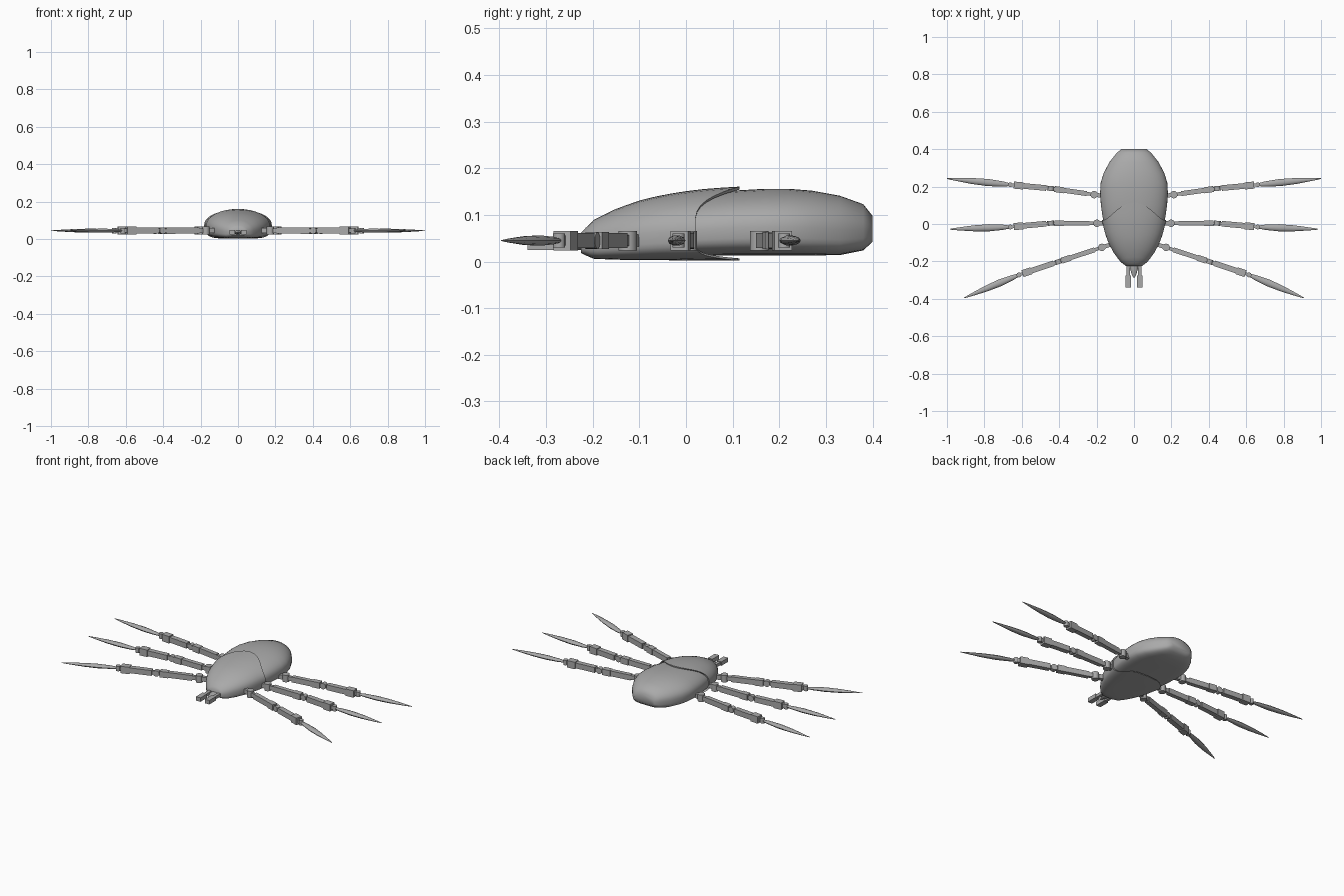
import bpy, bmesh, math
from mathutils import Vector, Matrix

old = bpy.data.objects.get("Cube")
if old:
    bpy.data.objects.remove(old, do_unlink=True)

grey = bpy.data.materials.new("plain grey")
grey.use_nodes = True
COLOUR = (0.4, 0.4, 0.4, 1)
grey.diffuse_color = COLOUR
grey.node_tree.nodes["Principled BSDF"].inputs["Base Color"].default_value = COLOUR


def finish(bm, name, angle=30, mirror=False):
    bmesh.ops.recalc_face_normals(bm, faces=bm.faces)
    mesh = bpy.data.meshes.new(name)
    bm.to_mesh(mesh)
    bm.free()
    mesh.materials.append(grey)
    ob = bpy.data.objects.new(name, mesh)
    bpy.context.collection.objects.link(ob)
    if mirror:
        ob.modifiers.new("mirror", 'MIRROR').use_mirror_merge = False
    bpy.ops.object.select_all(action='DESELECT')
    ob.select_set(True)
    bpy.context.view_layer.objects.active = ob
    bpy.ops.object.shade_smooth_by_angle(angle=math.radians(angle))
    return ob


def loft(bm, rings, cap_end=True):
    rows = [[bm.verts.new(p) for p in ring] for ring in rings]
    n = len(rows[0])
    for a, b in zip(rows, rows[1:]):
        for i in range(n):
            j = (i + 1) % n
            bm.faces.new((a[i], a[j], b[j], b[i]))
    bm.faces.new(rows[0])
    if cap_end:
        bm.faces.new(rows[-1])


def sample(keys, y):
    for a, b in zip(keys, keys[1:]):
        if y <= b[0]:
            t = max(0, (y - a[0]) / (b[0] - a[0]))
            return [p + (q - p) * t for p, q in zip(a, b)]
    return keys[-1]


def hull_point(keys, y, ang, scale=1.0):
    # domed above the waist line, boxier below it
    _, half, top, bottom = sample(keys, y)
    mid = bottom + (top - bottom) * 0.43
    c, s = math.cos(ang), math.sin(ang)
    e = 0.95 if s > 0 else 0.5
    x = math.copysign(abs(c) ** e, c) * half * scale
    z = abs(s) ** e * ((top - mid) if s > 0 else (bottom - mid)) * scale
    return (x, y, mid + z)


SIDES = 40
ANGLES = [2 * math.pi * i / SIDES for i in range(SIDES)]

# Abdomen: y, half width, top, bottom
abdomen = [(-0.05, 0.14, 0.125, 0.015), (0.02, 0.165, 0.142, 0.013),
           (0.10, 0.177, 0.152, 0.013), (0.17, 0.181, 0.156, 0.013),
           (0.22, 0.178, 0.156, 0.013), (0.27, 0.163, 0.152, 0.013),
           (0.33, 0.132, 0.141, 0.014), (0.38, 0.092, 0.123, 0.024),
           (0.40, 0.068, 0.098, 0.042)]
bm = bmesh.new()
loft(bm, [[hull_point(abdomen, k[0], a) for a in ANGLES] for k in abdomen])
finish(bm, "abdomen", 50)

# Front shell, with a rear rim that sweeps back above and below
shell = [(-0.225, 0.042, 0.062, 0.018), (-0.20, 0.075, 0.088, 0.006),
         (-0.15, 0.111, 0.113, 0.004), (-0.10, 0.137, 0.131, 0.003),
         (-0.05, 0.155, 0.143, 0.003), (0.02, 0.172, 0.154, 0.002),
         (0.07, 0.181, 0.158, 0.002), (0.12, 0.185, 0.161, 0.002)]


def rim(a):
    return 0.02 + 0.095 * math.sin(a) ** 4


rows = []
for i in range(13):
    v = (i / 12) ** 1.4
    rows.append([hull_point(shell, -0.225 + (rim(a) + 0.225) * v, a) for a in ANGLES])
rows.append([hull_point(shell, rim(a), a, 0.93) for a in ANGLES])
bm = bmesh.new()
loft(bm, rows, cap_end=False)
finish(bm, "front_shell", 50)


def frame(a, b):
    # x runs along the limb, z stays up
    d = (b - a).normalized()
    side = Vector((-d.y, d.x, 0))
    m = Matrix((d, side, Vector((0, 0, 1)))).transposed().to_4x4()
    m.translation = a
    return m


def block(bm, m, x0, x1, width, height):
    size = Matrix.Diagonal((x1 - x0, width, height, 1))
    bmesh.ops.create_cube(bm, size=1, matrix=m @ Matrix.Translation(((x0 + x1) / 2, 0, 0)) @ size)


def pin(bm, m, x, radius, depth, upright):
    turn = Matrix() if upright else Matrix.Rotation(math.pi / 2, 4, 'X')
    bmesh.ops.create_cone(bm, cap_ends=True, segments=16, radius1=radius, radius2=radius,
                          depth=depth, matrix=m @ Matrix.Translation((x, 0, 0)) @ turn)


Z = 0.045


def leg(name, hip, knee, ankle, tip):
    hip, knee, ankle, tip = [Vector((x, y, Z)) for x, y in (hip, knee, ankle, tip)]
    bm = bmesh.new()
    # hip pivot and stub into the body
    m = frame(hip, knee)
    length = (knee - hip).length
    block(bm, m, -0.06, 0.0, 0.022, 0.026)
    pin(bm, m, 0, 0.02, 0.042, True)
    # upper segment
    block(bm, m, 0.0, 0.05, 0.018, 0.024)
    block(bm, m, 0.04, length - 0.07, 0.026, 0.032)
    block(bm, m, length - 0.07, length - 0.02, 0.032, 0.036)
    block(bm, m, length - 0.03, length + 0.01, 0.016, 0.02)
    # knee and lower segment
    m = frame(knee, ankle)
    length = (ankle - knee).length
    pin(bm, m, 0, 0.018, 0.026, False)
    block(bm, m, 0.0, 0.04, 0.016, 0.022)
    block(bm, m, 0.025, length - 0.07, 0.03, 0.032)
    block(bm, m, length - 0.07, length - 0.02, 0.038, 0.042)
    # ankle
    block(bm, m, length - 0.03, length + 0.01, 0.016, 0.022)
    m = frame(ankle, tip)
    pin(bm, m, 0, 0.013, 0.03, True)
    # pointed blade foot
    length = (tip - ankle).length
    rings = []
    for t, w in ((0.03, 0.009), (0.12, 0.014), (0.35, 0.019),
                 (0.6, 0.016), (0.85, 0.008), (1, 0.002)):
        rings.append([m @ Vector((t * length, w * math.cos(a),
                                  w * 0.6 * math.sin(a))) for a in ANGLES[::4]])
    loft(bm, rings)
    finish(bm, name, 40, mirror=True)


leg("front_legs", (0.172, -0.125), (0.405, -0.202), (0.615, -0.272), (0.908, -0.395))
leg("middle_legs", (0.198, 0.004), (0.445, 0.004), (0.662, -0.016), (0.985, -0.028))
leg("rear_legs", (0.213, 0.157), (0.445, 0.19), (0.662, 0.21), (1.0, 0.243))

# Pair of jaws pointing forward
bm = bmesh.new()
m = frame(Vector((0.03, -0.2, 0.037)), Vector((0.03, -0.34, 0.037)))
block(bm, m, 0.0, 0.09, 0.018, 0.018)
block(bm, m, 0.075, 0.14, 0.03, 0.024)
finish(bm, "jaws", 30, mirror=True)

# Short tapered snout between the jaws
bm = bmesh.new()
loft(bm, [[(w * math.cos(a), y, 0.035 + w * 0.5 * math.sin(a)) for a in ANGLES[::4]]
          for y, w in ((-0.2, 0.024), (-0.235, 0.022), (-0.265, 0.014), (-0.285, 0.004))])
finish(bm, "snout", 40)
